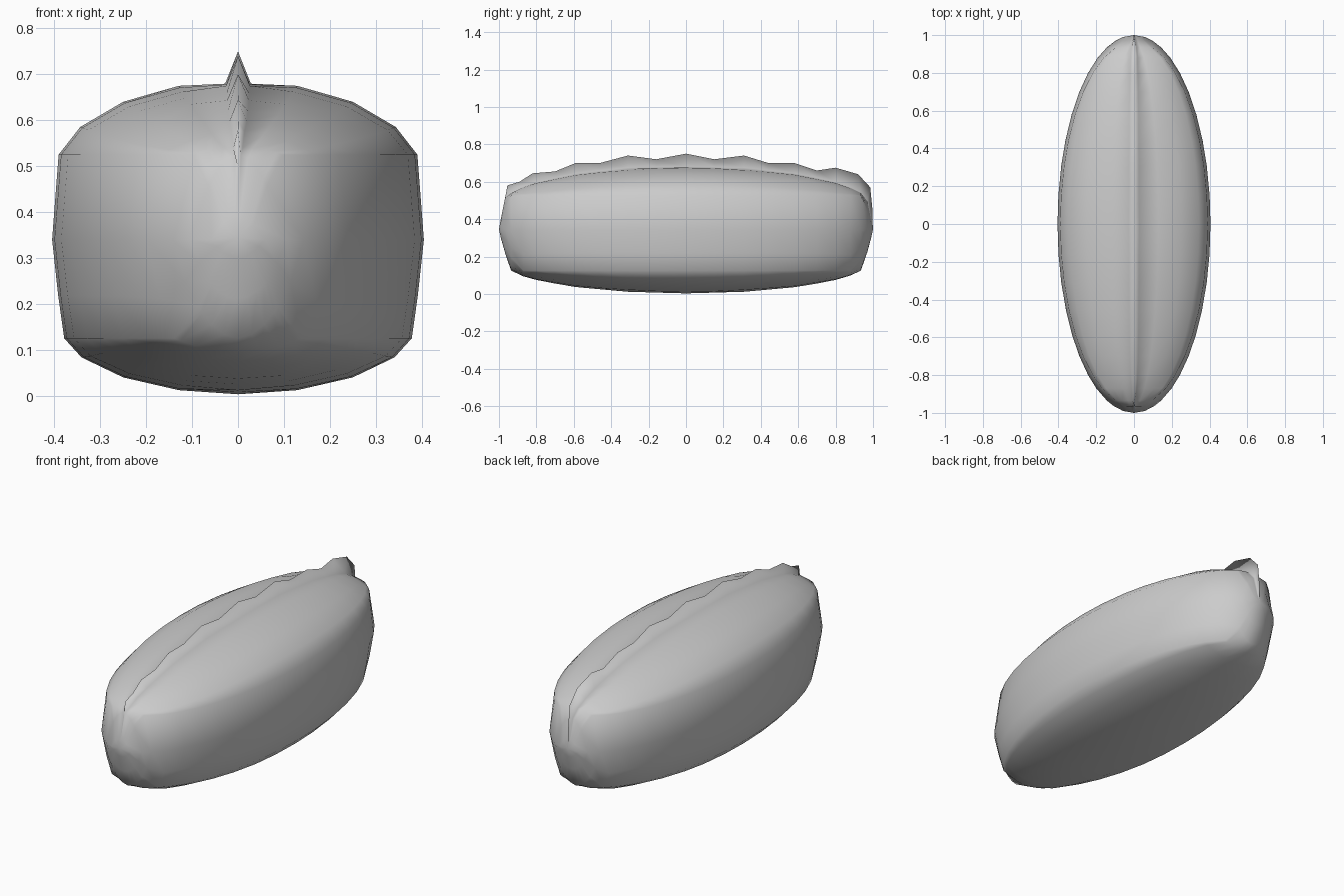
import bpy, bmesh, math

if "Cube" in bpy.data.objects:
    bpy.data.objects.remove(bpy.data.objects["Cube"])

HALF_WIDTH = 0.405
# Dome and underside heights against distance from the middle (0) to the rim (1)
TOP = [(0, 0.681), (0.32, 0.675), (0.62, 0.64), (0.85, 0.585), (0.965, 0.525), (1, 0.34)]
BOTTOM = [(0, 0.003), (0.32, 0.012), (0.62, 0.04), (0.85, 0.085), (0.935, 0.125),
          (0.975, 0.24), (1, 0.34)]


def height(profile, r):
    for (r0, z0), (r1, z1) in zip(profile, profile[1:]):
        if r <= r1:
            return z0 + (z1 - z0) * (r - r0) / (r1 - r0)
    return profile[-1][1]


def edge_fraction(rim, y):
    # keeps the shoulder at a constant height all round the loaf
    return max(0.6, math.sqrt(max(0, (rim * rim - y * y) / (1 - y * y))))


# Stations along the loaf: body y, ridge base half width, crest y, crest z
STATIONS = [
    (-0.99, 0.004, -0.992, 0.39), (-0.965, 0.006, -0.967, 0.50),
    (-0.935, 0.010, -0.955, 0.58), (-0.87, 0.014, -0.89, 0.60),
    (-0.80, 0.019, -0.82, 0.645), (-0.70, 0.022, -0.70, 0.655),
    (-0.59, 0.024, -0.59, 0.70), (-0.46, 0.025, -0.46, 0.70),
    (-0.31, 0.026, -0.31, 0.74), (-0.16, 0.026, -0.16, 0.72),
    (0.0, 0.028, 0.0, 0.75), (0.15, 0.026, 0.15, 0.72),
    (0.31, 0.026, 0.31, 0.74), (0.44, 0.025, 0.44, 0.70),
    (0.58, 0.024, 0.58, 0.70), (0.70, 0.022, 0.70, 0.66),
    (0.80, 0.02, 0.80, 0.675), (0.88, 0.018, 0.92, 0.64),
    (0.935, 0.014, 0.985, 0.57), (0.97, 0.008, 0.997, 0.45),
    (0.99, 0.004, 0.997, 0.39),
]


def section(y, ridge, crest_y, crest_z):
    w = HALF_WIDTH * math.sqrt(1 - y * y)
    top_edge, low_edge = edge_fraction(0.965, y), edge_fraction(0.935, y)

    def point(t, profile):
        return (w * t, y, height(profile, math.hypot(t * math.sqrt(1 - y * y), y)))

    half = [point(ridge / w, TOP)]
    half += [point(top_edge * f, TOP) for f in (0.33, 0.64, 0.88, 1)]
    half += [point(1, TOP), point((1 + low_edge) / 2, BOTTOM)]
    half += [point(low_edge * f, BOTTOM) for f in (1, 0.9, 0.66, 0.34)]
    mirrored = [(-x, py, z) for x, py, z in reversed(half)]
    return [(0, crest_y, crest_z)] + half + [point(0, BOTTOM)] + mirrored


# Loaf body with the jagged ridge growing out of its top
bm = bmesh.new()
loops = [[bm.verts.new(p) for p in section(*s)] for s in STATIONS]
n = len(loops[0])
for a, b in zip(loops, loops[1:]):
    for i in range(n):
        j = (i + 1) % n
        bm.faces.new((a[i], a[j], b[j], b[i]))
# Rounded tips
for loop, y in ((loops[0], -1.0), (loops[-1], 1.0)):
    tip = bm.verts.new((0, y, 0.345))
    for i in range(n):
        bm.faces.new((loop[i], loop[(i + 1) % n], tip))
bmesh.ops.recalc_face_normals(bm, faces=bm.faces)
for f in bm.faces:
    f.smooth = True
mesh = bpy.data.meshes.new("ridged_loaf")
bm.to_mesh(mesh)
bm.free()
bpy.context.collection.objects.link(bpy.data.objects.new("ridged_loaf", mesh))
